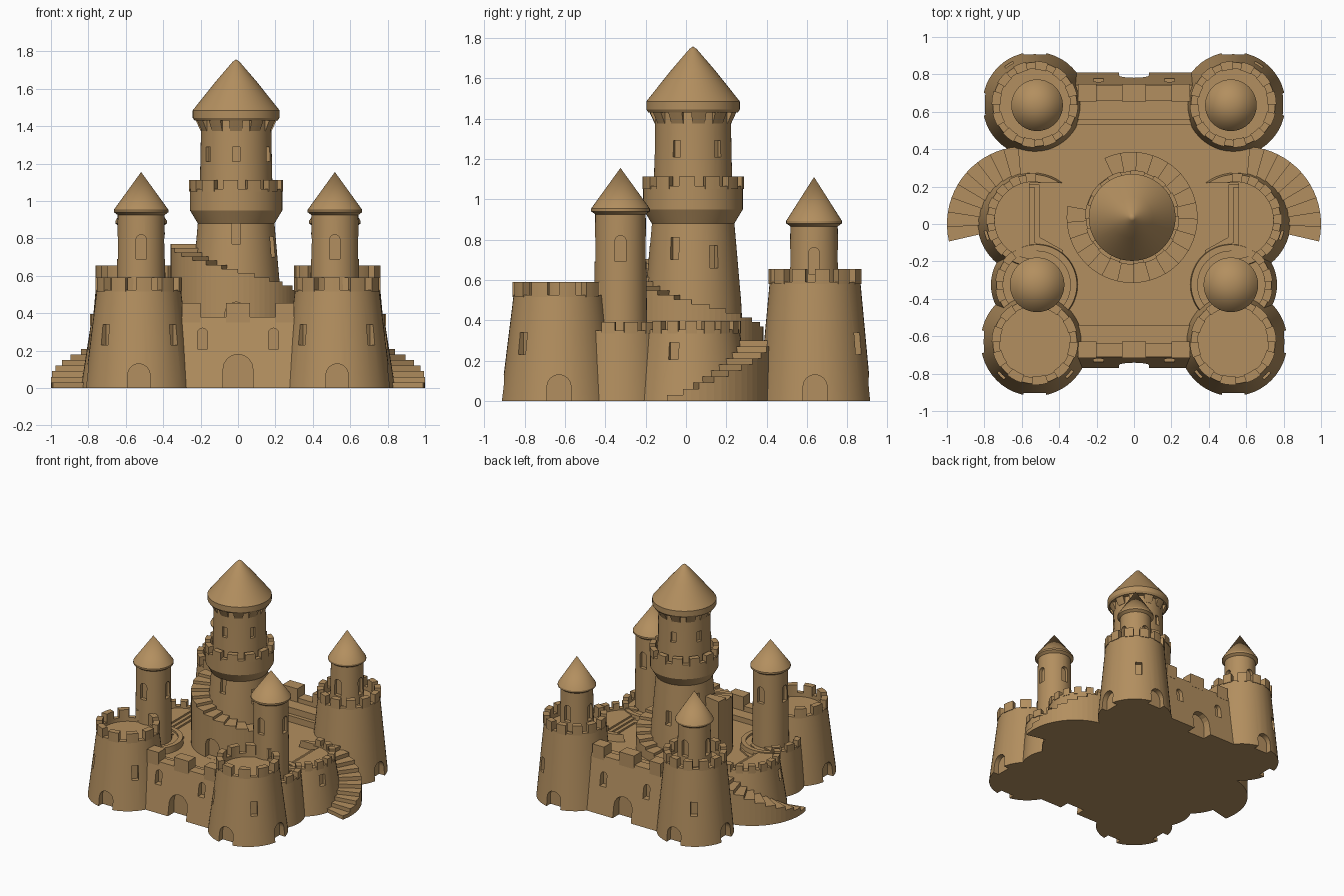
import bpy, bmesh
from math import sin, cos, pi, radians
from mathutils import Vector

if "Cube" in bpy.data.objects:
    bpy.data.objects.remove(bpy.data.objects["Cube"])

sand = bpy.data.materials.new("sand")
sand.diffuse_color = (0.45, 0.275, 0.115, 1)
sand.use_nodes = True
sand.node_tree.nodes["Principled BSDF"].inputs["Base Color"].default_value = sand.diffuse_color


def finish(name, bm, mirror=False):
    bmesh.ops.recalc_face_normals(bm, faces=bm.faces)
    me = bpy.data.meshes.new(name)
    bm.to_mesh(me)
    bm.free()
    me.materials.append(sand)
    ob = bpy.data.objects.new(name, me)
    bpy.context.scene.collection.objects.link(ob)
    if mirror:
        m = ob.modifiers.new("mirror", 'MIRROR')
        m.use_mirror_merge = False
    return ob


def smooth(ob):
    me = ob.data
    me.shade_smooth()
    me.set_sharp_from_angle(angle=radians(30))


def lathe(bm, cx, cy, profile, seg=48):
    """Closed solid of revolution; the profile starts and ends on the axis."""
    rings = []
    for r, z in profile:
        n = 1 if r == 0 else seg
        rings.append([bm.verts.new((cx + r * cos(2 * pi * i / seg), cy + r * sin(2 * pi * i / seg), z))
                      for i in range(n)])
    for a, b in zip(rings, rings[1:]):
        for i in range(seg):
            j = (i + 1) % seg
            if len(a) == 1:
                bm.faces.new((a[0], b[i], b[j]))
            elif len(b) == 1:
                bm.faces.new((a[i], a[j], b[0]))
            else:
                bm.faces.new((a[i], a[j], b[j], b[i]))


def prism(bm, pts, vec):
    """Extrude a closed polygon along a vector."""
    f = bm.faces.new([bm.verts.new(p) for p in pts])
    top = bmesh.ops.extrude_face_region(bm, geom=[f])
    bmesh.ops.translate(bm, vec=vec, verts=[v for v in top["geom"] if isinstance(v, bmesh.types.BMVert)])


def box(bm, x0, x1, y0, y1, z0, z1):
    prism(bm, [(x0, y0, z0), (x1, y0, z0), (x1, y1, z0), (x0, y1, z0)], (0, 0, z1 - z0))


def arc_block(bm, cx, cy, r0, r1, a0, a1, z0, z1, r1_low=None, n=3):
    """Curved block between two radii and two angles (degrees)."""
    def pt(r, a, z):
        return bm.verts.new((cx + r * cos(a), cy + r * sin(a), z))
    rows = []
    for i in range(n + 1):
        a = radians(a0 + (a1 - a0) * i / n)
        rows.append([pt(r0, a, z0), pt(r1_low or r1, a, z0), pt(r1, a, z1), pt(r0, a, z1)])
    for p, q in zip(rows, rows[1:]):
        for k in range(4):
            bm.faces.new((p[k], p[(k + 1) % 4], q[(k + 1) % 4], q[k]))
    bm.faces.new(rows[0])
    bm.faces.new(rows[-1])


def merlons(name, cx, cy, r0, r1, z0, z1, count, fill=0.6, start=0, span=360, mirror=True, r1_low=None):
    bm = bmesh.new()
    step = span / count
    for i in range(count):
        a = start + i * step
        arc_block(bm, cx, cy, r0, r1, a, a + step * fill, z0, z1, r1_low)
    smooth(finish(name, bm, mirror))


def opening(bm, cx, cy, r, ang, z0, z1, w, depth, arch=True):
    """Window or door cutter whose mouth sits at radius r in direction ang."""
    a = radians(ang)
    d, t = Vector((cos(a), sin(a), 0)), Vector((-sin(a), cos(a), 0))
    o = Vector((cx, cy, 0)) + d * (r - depth)
    h = w / 2
    uz = [(-h, z0), (h, z0)]
    if arch:
        uz += [(h * cos(pi * i / 8), z1 - h + h * sin(pi * i / 8)) for i in range(9)]
    else:
        uz += [(h, z1), (-h, z1)]
    prism(bm, [o + t * u + Vector((0, 0, z)) for u, z in uz], d * (depth + 0.08))


def carve(ob, cut_bm, self_cut=False):
    cutter = finish("cutter", cut_bm)
    m = ob.modifiers.new("cut", 'BOOLEAN')
    m.operation, m.solver, m.object = 'DIFFERENCE', 'EXACT', cutter
    m.use_self = self_cut
    mirrors = [k for k in ob.modifiers if k.type == 'MIRROR']
    for k in mirrors:
        ob.modifiers.remove(k)
    me = bpy.data.meshes.new_from_object(ob.evaluated_get(bpy.context.evaluated_depsgraph_get()))
    ob.modifiers.clear()
    ob.data = me
    bpy.data.objects.remove(cutter)
    if mirrors:
        k = ob.modifiers.new("mirror", 'MIRROR')
        k.use_mirror_merge = False


# courtyard platform
FLOOR = 0.30
bm = bmesh.new()
box(bm, -0.6, 0.6, -0.62, 0.7, 0, FLOOR)
finish("courtyard", bm)

# corner towers: name, centre y, base radius, parapet height, door angles, window angles, merlon count
for name, cy, rb, h, doors, wins, count in (("front", -0.63, 0.29, 0.525, (-90, 0), (-45, -137), 10),
                                            ("back", 0.64, 0.28, 0.59, (90, 0), (57,), 12)):
    cx, rt = 0.53, 0.225
    bm = bmesh.new()
    lathe(bm, cx, cy, [(0, 0), (rb, 0), (rt, h), (rt - 0.035, h), (rt - 0.035, h - 0.03), (0, h - 0.03)])
    ob = finish(name + "_tower", bm, True)
    cut = bmesh.new()
    for a in doors:
        opening(cut, cx, cy, rb, a, -0.02, 0.13, 0.12, 0.055)
    for a in wins:
        opening(cut, cx, cy, rb - 0.035, a, 0.23, 0.34, 0.05, 0.03, False)
    carve(ob, cut)
    smooth(ob)
    merlons(name + "_tower_merlons", cx, cy, rt - 0.04, rt + 0.006, h - 0.01, h + 0.065, count)

# turrets with pointed roofs: name, centre y, radius, foot, eave, tip, window bottom
for name, cy, r, z0, z1, z2, zw in (("front", -0.325, 0.125, 0.3, 0.94, 1.155, 0.69),
                                    ("back", 0.635, 0.117, 0.5, 0.88, 1.11, 0.63)):
    cx = 0.518
    bm = bmesh.new()
    lathe(bm, cx, cy, [(0, z0), (r + 0.008, z0), (r, z1), (0, z1)], 40)
    ob = finish(name + "_turret", bm, True)
    cut = bmesh.new()
    for a in (0, 90, 180, 270):
        opening(cut, cx, cy, r, a, zw, zw + 0.13, 0.055, 0.025)
    carve(ob, cut)
    smooth(ob)
    bm = bmesh.new()
    lathe(bm, cx, cy, [(0, z1 - 0.015), (r, z1 - 0.015), (r + 0.021, z1), (r + 0.021, z1 + 0.013), (0, z2)], 40)
    smooth(finish(name + "_turret_roof", bm, True))

# drum below each front turret
bm = bmesh.new()
lathe(bm, 0.52, -0.325, [(0, 0), (0.245, 0), (0.215, 0.35), (0.18, 0.35), (0.18, 0.335), (0, 0.335)])
smooth(finish("turret_drum", bm, True))
merlons("turret_drum_merlons", 0.52, -0.325, 0.18, 0.222, 0.335, 0.392, 4, start=-55, span=120)

# side bastions, open toward the courtyard
bx, by = 0.54, 0.02
bm = bmesh.new()
lathe(bm, bx, by, [(0, 0), (0.3, 0), (0.245, 0.355), (0.205, 0.355), (0.205, 0.342), (0, 0.342)])
ob = finish("side_bastion", bm, True)
cut = bmesh.new()
opening(cut, bx, by, 0.265, -18, 0.205, 0.29, 0.05, 0.03, False)
box(cut, 0, 0.56, -0.4, 0.22, FLOOR - 0.02, 0.5)
carve(ob, cut)
smooth(ob)
merlons("bastion_merlons", bx, by, 0.205, 0.252, 0.335, 0.395, 7, start=-48, span=150)

# low steps from courtyard to bastion
bm = bmesh.new()
for i in range(3):
    d = 0.027 * i
    x = 0.505 + d
    prism(bm, [(x, 0.21 - d / 2, 0.25), (x, -0.07 - d, 0.25), (0.38 + d, -0.14 - d, 0.25),
               (0.38 + d, -0.25, 0.25), (0.62, -0.25, 0.25), (0.62, 0.21 - d / 2, 0.25)],
          (0, 0, 0.064 + 0.014 * i))
finish("bastion_steps", bm, True)

# curved outer stairs around each bastion
bm = bmesh.new()
n, a0, a1 = 10, -13, 96
for i in range(n):
    s = (a1 - a0) / n
    arc_block(bm, 0.585, 0, 0.2, 0.415, a0 + i * s, a0 + (i + 1) * s, 0, FLOOR * (i + 1) / n, n=2)
finish("outer_stairs", bm, True)

# curtain walls: name, side, outer base y, outer top y, parapet inner y, walk inner y, walk height, parapet height
for name, s, yb, yt, yp, yi, zw, zp in (("front", -1, 0.77, 0.71, 0.635, 0.54, 0.34, 0.38),
                                        ("back", 1, 0.81, 0.742, 0.66, 0.56, 0.40, 0.435)):
    bm = bmesh.new()
    prof = [(yb, 0), (yt, zp), (yp, zp), (yp, zw), (yi, zw), (yi, 0)]
    prism(bm, [(-0.42, s * y, z) for y, z in prof], (0.84, 0, 0))
    ob = finish(name + "_wall", bm)
    cut = bmesh.new()
    opening(cut, 0, 0, yb, s * 90, -0.02, 0.18, 0.16, 0.08)
    for x in (-0.19, 0.19):
        opening(cut, x, 0, yb - 0.04, s * 90, 0.21, 0.32, 0.055, 0.04)
    carve(ob, cut)
    bm = bmesh.new()
    for x, w in ((-0.25, 0.05), (0, 0.065), (0.25, 0.05)):
        y0, y1 = sorted((s * (yp - 0.006), s * (yt + 0.006)))
        box(bm, x - w, x + w, y0, y1, zp - 0.03, zp + 0.075)
    finish(name + "_wall_merlons", bm)
bm = bmesh.new()
box(bm, -0.4, 0.4, 0.53, 0.6, 0.25, 0.35)
finish("back_wall_step", bm)

# central keep
kx, ky = -0.01, 0.035
bm = bmesh.new()
lathe(bm, kx, ky, [(0, 0.28), (0.25, 0.28), (0.238, 0.5), (0.205, 0.88), (0.247, 0.95), (0.247, 1.065),
                   (0.215, 1.065), (0.215, 1.03), (0.195, 1.03), (0.188, 1.37), (0.188, 1.43), (0, 1.43)], 64)
ob = finish("keep", bm)
cut = bmesh.new()
for a in (-142, -90, -25, 40, 100, 160):
    opening(cut, kx, ky, 0.192, a, 1.21, 1.29, 0.04, 0.025, False)
for a, z in ((-90, 0.77), (-25, 0.70), (28, 0.66), (95, 0.56), (150, 0.7)):
    opening(cut, kx, ky, 0.22, a, z, z + 0.11, 0.045, 0.035, False)
carve(ob, cut)
smooth(ob)
merlons("keep_gallery_merlons", kx, ky, 0.21, 0.252, 1.05, 1.113, 12, start=-106, mirror=False)
merlons("keep_roof_corbels", kx, ky, 0.17, 0.225, 1.375, 1.45, 11, start=-100, mirror=False, r1_low=0.19)
bm = bmesh.new()
lathe(bm, kx, ky, [(0, 1.43), (0.222, 1.43), (0.232, 1.445), (0.232, 1.485), (0.11, 1.638),
                   (0.018, 1.745), (0, 1.757)], 64)
smooth(finish("keep_roof", bm))

# solid spiral stairs around the keep, with a door at the front
bm = bmesh.new()
n, a0, a1 = 21, 115, -190
for i in range(n):
    s = (a1 - a0) / n
    arc_block(bm, kx, ky, 0.15, 0.35, a0 + i * s, a0 + (i + 1) * s, 0.28, 0.325 + 0.445 * i / (n - 1), n=3)
ob = finish("spiral_stairs", bm)
cut = bmesh.new()
opening(cut, kx, ky, 0.35, -90, 0.301, 0.46, 0.12, 0.05)
carve(ob, cut, True)
